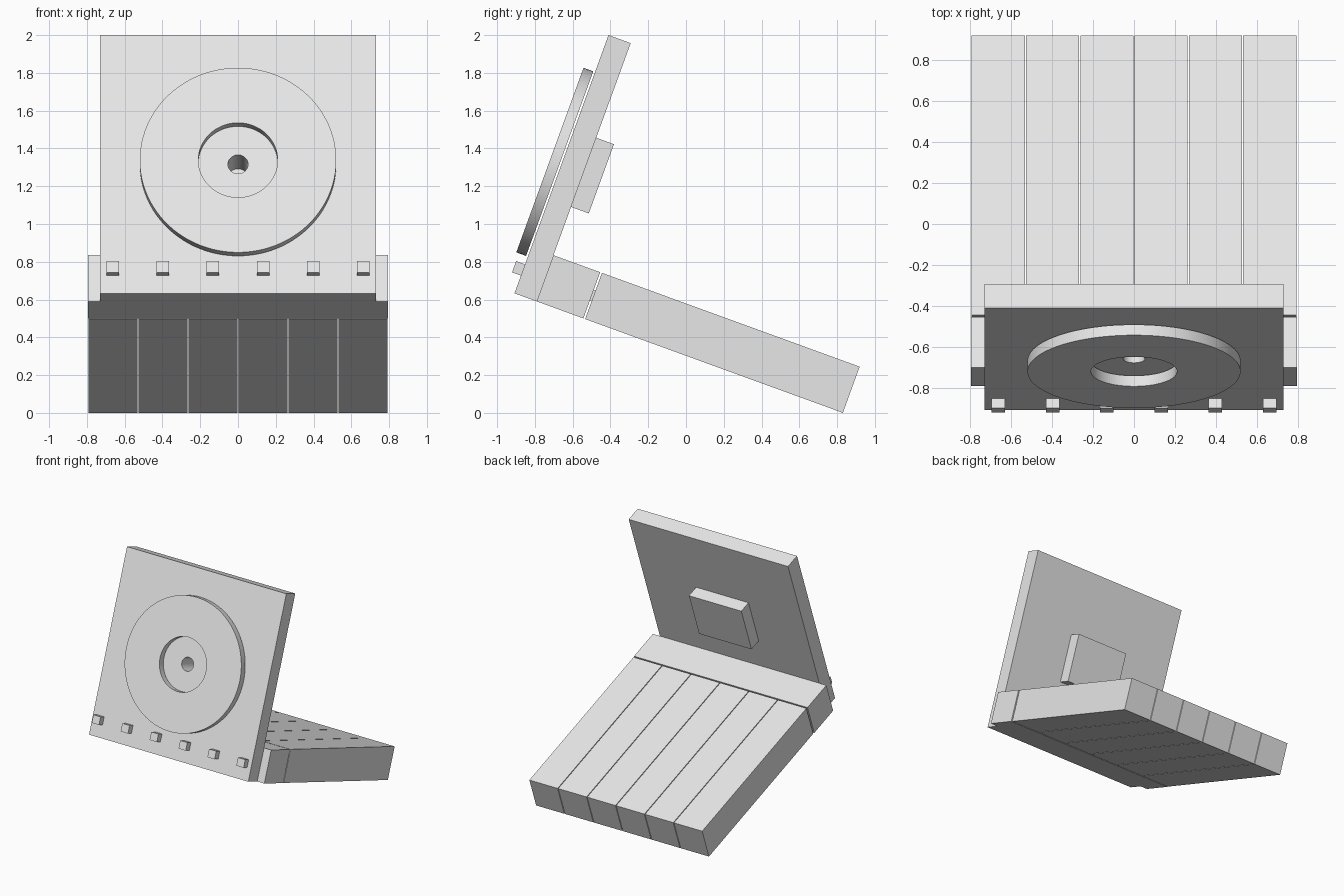
import bpy, bmesh, math
from mathutils import Matrix, Vector

cube = bpy.data.objects.get("Cube")
if cube:
    bpy.data.objects.remove(cube)

# Everything is laid out upright, then leaned back about the front bottom edge
LEAN = Matrix.Translation((0, -0.908, 0.633)) @ Matrix.Rotation(math.radians(-20), 4, 'X')
CENTRE_Z = 0.727

grey = bpy.data.materials.new("light_grey")
grey.use_nodes = True
colour = (0.8, 0.8, 0.8, 1)
grey.diffuse_color = colour
grey.node_tree.nodes["Principled BSDF"].inputs["Base Color"].default_value = colour


def add_object(name, bm):
    mesh = bpy.data.meshes.new(name)
    bm.to_mesh(mesh)
    bm.free()
    mesh.materials.append(grey)
    obj = bpy.data.objects.new(name, mesh)
    obj.matrix_world = LEAN
    bpy.context.collection.objects.link(obj)
    return obj


def box(name, x, y, z):
    """Box from (min, max) pairs."""
    bm = bmesh.new()
    low, high = zip(x, y, z)
    low, high = Vector(low), Vector(high)
    bmesh.ops.create_cube(bm, size=1, matrix=Matrix.Translation((low + high) / 2)
                          @ Matrix.Diagonal((*(high - low), 1)))
    return add_object(name, bm)


def disc(name, radius, y):
    """Cylinder along y through the panel centre."""
    bm = bmesh.new()
    place = Matrix.Translation((0, sum(y) / 2, CENTRE_Z)) @ Matrix.Rotation(math.pi / 2, 4, 'X')
    bmesh.ops.create_cone(bm, cap_ends=True, segments=96, radius1=radius,
                          radius2=radius, depth=y[1] - y[0], matrix=place)
    return add_object(name, bm)


def cut(obj, cutter):
    mod = obj.modifiers.new("hole", 'BOOLEAN')
    mod.operation = 'DIFFERENCE'
    mod.solver = 'EXACT'
    mod.object = cutter
    cutter.hide_render = True
    cutter.hide_set(True)


def smooth(obj):
    bpy.ops.object.select_all(action='DESELECT')
    obj.select_set(True)
    bpy.context.view_layer.objects.active = obj
    bpy.ops.object.shade_smooth_by_angle(angle=math.radians(30))


# Upright panel with the block behind it, drilled through the centre
panel = box("panel", (-0.73, 0.73), (0, 0.125), (0, 1.455))
block = box("back_block", (-0.24, 0.24), (0.125, 0.225), (0.532, 0.922))
drill = disc("drill_cutter", 0.053, (-0.1, 0.215))
cut(panel, drill)
cut(block, drill)

# Raised ring standing just off the panel
ring = disc("ring", 0.52, (-0.065, -0.01))
cut(ring, disc("ring_cutter", 0.21, (-0.1, 0.03)))
smooth(ring)

# Row of small tabs along the bottom of the panel
PITCH = 0.265
for i in range(6):
    x = (i - 2.5) * PITCH
    box(f"tab_{i + 1}", (x - 0.033, x + 0.033), (-0.05, 0), (0.1, 0.163))

# Cross beam behind the panel, hinge rod and long planks
box("cross_beam", (-0.795, 0.795), (0.125, 0.388), (0, 0.26))
box("hinge_rod", (-0.78, 0.78), (0.38, 0.41), (0.1, 0.16))
for i in range(6):
    x = (i - 2.5) * PITCH
    box(f"plank_{i + 1}", (x - 0.1295, x + 0.1295), (0.398, 1.85), (0, 0.26))
